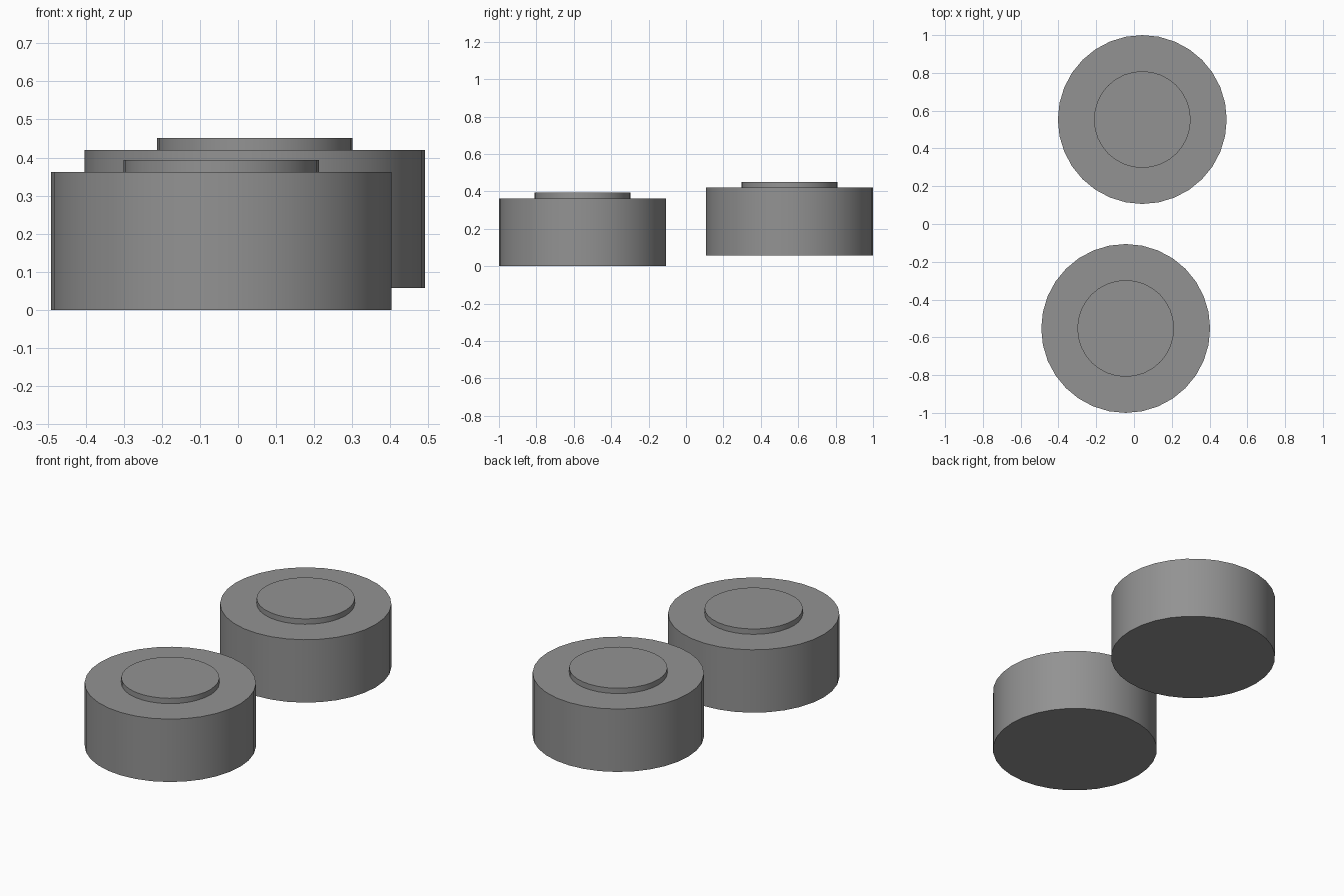
import bpy
import math

if "Cube" in bpy.data.objects:
    bpy.data.objects.remove(bpy.data.objects["Cube"])

R_BODY, R_CAP = 0.447, 0.256
H_BODY, H_CAP = 0.362, 0.031
SIDES = 32

# Darker grey finish
grey = bpy.data.materials.new("dark_grey")
grey.diffuse_color = (0.29, 0.29, 0.29, 1)
grey.use_nodes = True
grey.node_tree.nodes["Principled BSDF"].inputs["Base Color"].default_value = grey.diffuse_color


def stepped_button(name, x, y, z):
    # Wide drum with a thin raised disc, turned from one stepped profile
    profile = [(R_BODY, 0), (R_BODY, H_BODY), (R_CAP, H_BODY), (R_CAP, H_BODY + H_CAP)]
    verts = [(r * math.cos(2 * math.pi * i / SIDES), r * math.sin(2 * math.pi * i / SIDES), h)
             for r, h in profile for i in range(SIDES)]
    faces = [tuple(reversed(range(SIDES)))]
    for k in range(len(profile) - 1):
        for i in range(SIDES):
            j = (i + 1) % SIDES
            a, b = k * SIDES, (k + 1) * SIDES
            faces.append((a + i, a + j, b + j, b + i))
    top = (len(profile) - 1) * SIDES
    faces.append(tuple(range(top, top + SIDES)))

    mesh = bpy.data.meshes.new(name)
    mesh.from_pydata(verts, [], faces)
    mesh.materials.append(grey)
    obj = bpy.data.objects.new(name, mesh)
    bpy.context.collection.objects.link(obj)
    obj.location = (x, y, z)
    bpy.ops.object.select_all(action='DESELECT')
    obj.select_set(True)
    bpy.context.view_layer.objects.active = obj
    bpy.ops.object.shade_smooth_by_angle(angle=math.radians(30))
    return obj


# Front button on the ground, rear button slightly raised
stepped_button("front_button", -0.044, -0.553, 0)
stepped_button("rear_button", 0.044, 0.553, 0.058)
